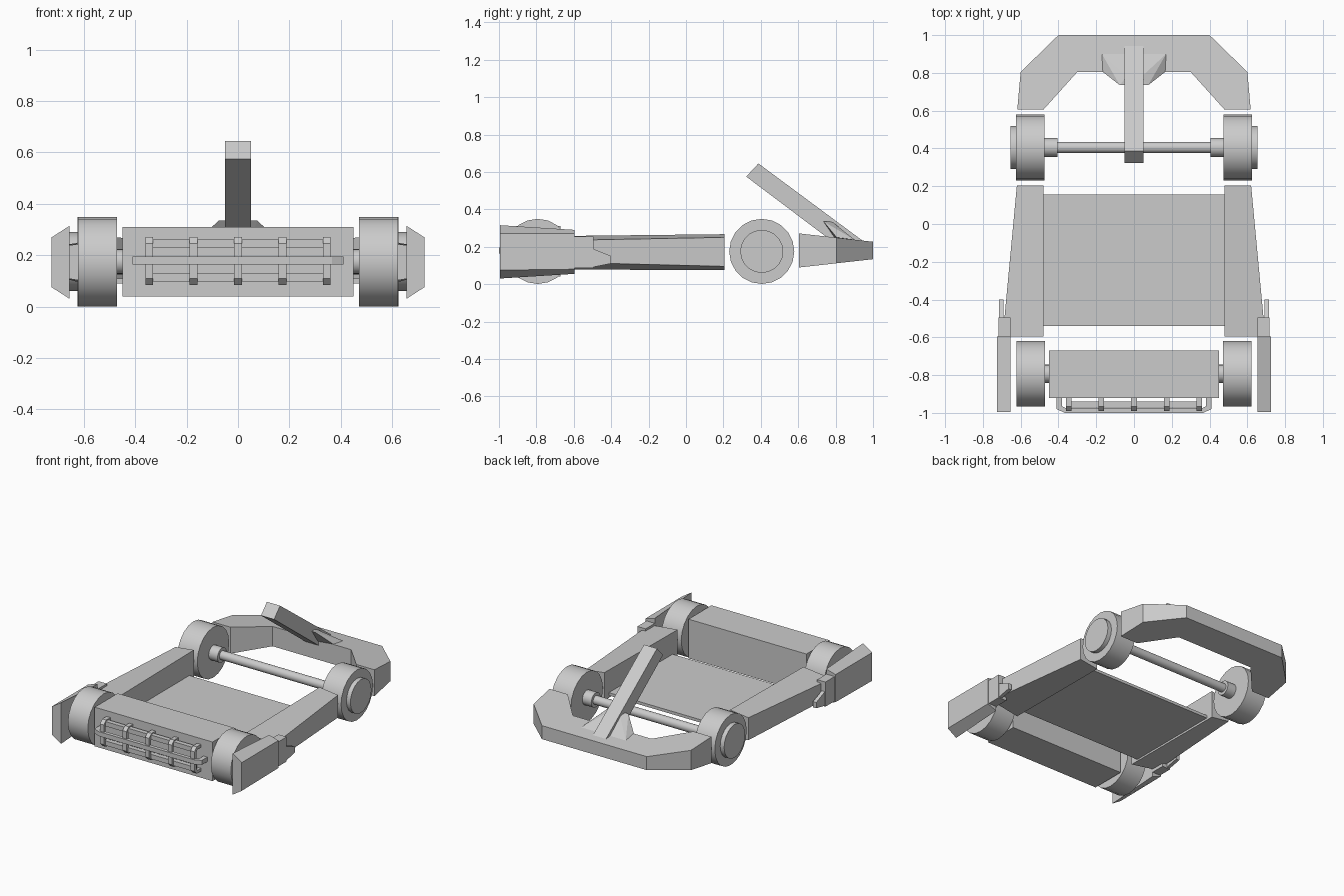
import bpy, bmesh, math
from mathutils import Matrix

if "Cube" in bpy.data.objects:
    bpy.data.objects.remove(bpy.data.objects["Cube"], do_unlink=True)

grey = bpy.data.materials.new("plain_grey")
grey.use_nodes = True
COLOUR = (0.6, 0.6, 0.6, 1.0)
grey.diffuse_color = COLOUR
grey.node_tree.nodes["Principled BSDF"].inputs["Base Color"].default_value = COLOUR


def finish(name, bm, smooth=False):
    bmesh.ops.recalc_face_normals(bm, faces=bm.faces)
    mesh = bpy.data.meshes.new(name)
    bm.to_mesh(mesh)
    bm.free()
    mesh.materials.append(grey)
    obj = bpy.data.objects.new(name, mesh)
    bpy.context.collection.objects.link(obj)
    if smooth:
        bpy.ops.object.select_all(action='DESELECT')
        obj.select_set(True)
        bpy.context.view_layer.objects.active = obj
        bpy.ops.object.shade_smooth_by_angle(angle=math.radians(35))
    return obj


def loft(name, ring_a, ring_b):
    """Solid between two matching rings of points."""
    bm = bmesh.new()
    a = [bm.verts.new(p) for p in ring_a]
    b = [bm.verts.new(p) for p in ring_b]
    n = len(a)
    bm.faces.new(a)
    bm.faces.new(b[::-1])
    for i in range(n):
        j = (i + 1) % n
        bm.faces.new((a[i], b[i], b[j], a[j]))
    return finish(name, bm)


def box(name, x0, x1, y0, y1, z0, z1):
    ring = [(x0, y0), (x1, y0), (x1, y1), (x0, y1)]
    return loft(name, [(x, y, z0) for x, y in ring], [(x, y, z1) for x, y in ring])


def side_prism(name, profile, x0, x1):
    """Extrude a (y, z) profile along x."""
    return loft(name, [(x0, y, z) for y, z in profile], [(x1, y, z) for y, z in profile])


def drum(name, x0, x1, y, r, z=0.175, sides=20):
    """Round part lying along x."""
    bm = bmesh.new()
    place = Matrix.Translation(((x0 + x1) / 2, y, z)) @ Matrix.Rotation(math.pi / 2, 4, 'Y')
    bmesh.ops.create_cone(bm, cap_ends=True, segments=sides, radius1=r, radius2=r,
                          depth=abs(x1 - x0), matrix=place)
    return finish(name, bm, True)


def hull(name, points):
    bm = bmesh.new()
    for p in points:
        bm.verts.new(p)
    bmesh.ops.convex_hull(bm, input=bm.verts[:])
    return finish(name, bm)


# Nose block, floor and rear axle
box("nose_block", -0.45, 0.45, -0.92, -0.67, 0.04, 0.31)
box("floor_plate", -0.48, 0.48, -0.54, 0.155, 0.09, 0.11)
drum("rear_axle", -0.42, 0.42, 0.405, 0.03)

# Nose grille: hoops, rails and a wrapping centre bar
hoop = [(-0.915, 0.27), (-0.965, 0.27), (-0.99, 0.245), (-0.99, 0.11), (-0.965, 0.085),
        (-0.915, 0.085), (-0.915, 0.105), (-0.955, 0.105), (-0.97, 0.12), (-0.97, 0.235),
        (-0.955, 0.25), (-0.915, 0.25)]
for i in range(5):
    x = (i - 2) * 0.173
    side_prism(f"grille_hoop_{i + 1}", hoop, x - 0.015, x + 0.015)
for label, z in (("upper", 0.246), ("lower", 0.113)):
    box(f"grille_{label}_rail", -0.345, 0.345, -0.972, -0.94, z - 0.016, z + 0.016)
half = [(0.41, -0.915), (0.41, -0.98), (0.365, -1.0)]
inner = [(0.36, -0.975), (0.38, -0.965), (0.38, -0.915)]
wrap = half + [(-x, y) for x, y in half[::-1]] + [(-x, y) for x, y in inner[::-1]] + inner[:]
loft("grille_centre_bar", [(x, y, 0.164) for x, y in wrap], [(x, y, 0.195) for x, y in wrap])

for side, s in (("left", 1), ("right", -1)):
    # Wheels, collars and rear hub
    drum(f"front_{side}_wheel", s * 0.47, s * 0.622, -0.793, 0.174)
    drum(f"front_{side}_collar", s * 0.44, s * 0.48, -0.793, 0.048)
    drum(f"rear_{side}_wheel", s * 0.473, s * 0.625, 0.405, 0.174)
    drum(f"rear_{side}_collar", s * 0.405, s * 0.48, 0.405, 0.05)
    drum(f"rear_{side}_hub", s * 0.62, s * 0.655, 0.405, 0.115)

    # Tapering side beam
    loft(f"{side}_side_beam",
         [(s * 0.48, -0.595, 0.078), (s * 0.695, -0.595, 0.115),
          (s * 0.695, -0.595, 0.235), (s * 0.48, -0.595, 0.258)],
         [(s * 0.48, 0.205, 0.075), (s * 0.62, 0.205, 0.095),
          (s * 0.62, 0.205, 0.25), (s * 0.48, 0.205, 0.267)])

    # Fender beside the front wheel, with its bracket and fin
    loft(f"{side}_fender",
         [(s * 0.655, -0.995, 0.03), (s * 0.725, -0.995, 0.075),
          (s * 0.725, -0.995, 0.27), (s * 0.655, -0.995, 0.315)],
         [(s * 0.655, -0.595, 0.055), (s * 0.725, -0.595, 0.08),
          (s * 0.725, -0.595, 0.27), (s * 0.655, -0.595, 0.29)])
    box(f"{side}_fender_bracket", s * 0.655, s * 0.718, -0.6, -0.495, 0.085, 0.255)
    side_prism(f"{side}_fender_fin",
               [(-0.5, 0.19), (-0.4, 0.15), (-0.4, 0.11), (-0.5, 0.09)],
               s * 0.69, s * 0.715)

    # Gusset joining strut and rear bumper
    hull(f"{side}_strut_gusset",
         [(s * x, y, z) for x, y, z in (
             (0.04, 0.735, 0.335), (0.075, 0.735, 0.335), (0.04, 0.78, 0.335),
             (0.17, 0.9, 0.238), (0.165, 0.805, 0.25), (0.04, 0.9, 0.238),
             (0.04, 0.8, 0.24))])

# Rear bumper: bent bar that thins towards the back, quads between outer and inner line
outer = [(0.618, 0.605), (0.6, 0.805), (0.4, 1.0)]
inside = [(0.48, 0.605), (0.3, 0.805), (0.3, 0.805)]
outer += [(-x, y) for x, y in outer[::-1]]
inside = inside[:2] + [(-x, y) for x, y in inside[1::-1]]
outline = outer + inside[::-1]


def level(y, sign):
    reach = 0.093 + (1.0 - y) / 0.4 * 0.09
    return 0.18 + sign * reach / 2


loft("rear_bumper", [(x, y, level(y, -1)) for x, y in outline],
     [(x, y, level(y, 1)) for x, y in outline])

# Leaning strut above the rear axle
side_prism("strut", [(0.322, 0.575), (0.387, 0.645), (0.95, 0.228), (0.82, 0.2), (0.76, 0.2)][:4],
           -0.05, 0.05)
